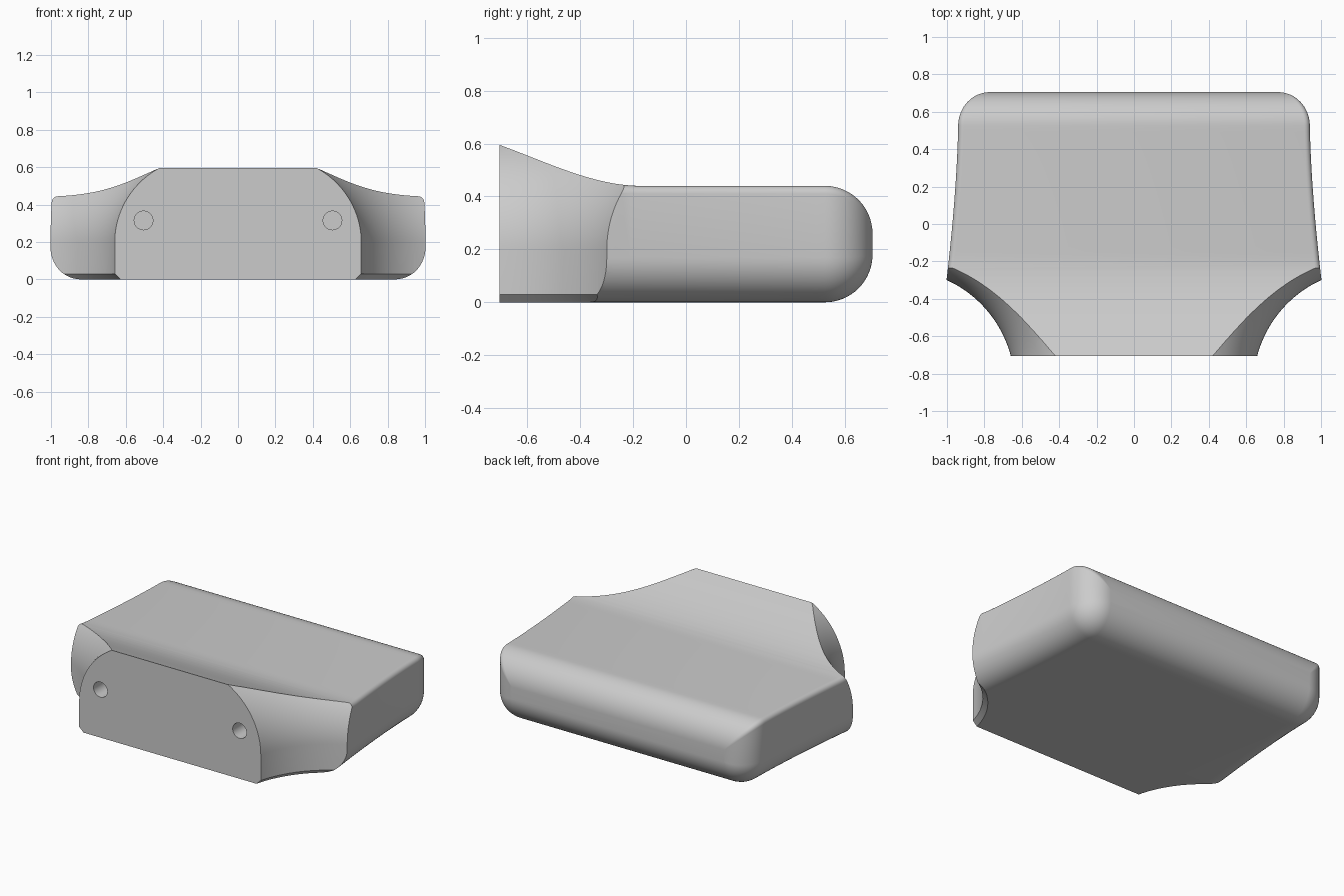
import bpy, bmesh
from math import sin, cos, pi, sqrt
from mathutils import Matrix

if "Cube" in bpy.data.objects:
    bpy.data.objects.remove(bpy.data.objects["Cube"])

grey = bpy.data.materials.new("plain grey")
grey.use_nodes = True
colour = (0.6, 0.6, 0.6, 1)
grey.diffuse_color = colour
grey.node_tree.nodes["Principled BSDF"].inputs["Base Color"].default_value = colour

FRONT, ROUND_Y, RAD = -0.705, 0.525, 0.18


def make_object(name, bm):
    bmesh.ops.remove_doubles(bm, verts=bm.verts, dist=0.0005)
    bmesh.ops.recalc_face_normals(bm, faces=bm.faces)
    mesh = bpy.data.meshes.new(name)
    bm.to_mesh(mesh)
    bm.free()
    mesh.materials.append(grey)
    ob = bpy.data.objects.new(name, mesh)
    bpy.context.collection.objects.link(ob)
    return ob


def bridge(bm, a, b):
    for i in range(len(a)):
        j = (i + 1) % len(a)
        bm.faces.new((a[i], a[j], b[j], b[i]))


def top_height(y):
    # Flat deck that sweeps up towards the front
    t = max(0, min(1, (-0.17 - y) / 0.535))
    return 0.44 + 0.155 * (1.75 * t * t - 0.75 * t ** 3)


def half_width(y):
    t = max(0, (0.55 - y) / 0.83)
    return 0.94 + 0.06 * t ** 1.6


def section(y, w, zb, zt, r_low, r_top):
    # Cross-section with large lower and small upper corner radii
    half = []
    for r, cz, start, n in ((r_low, zb + r_low, -pi / 2, 14), (r_top, zt - r_top, 0, 5)):
        for i in range(n + 1):
            a = start + pi / 2 * i / n
            half.append((w - r + r * cos(a), y, cz + r * sin(a)))
    return half + [(-x, yy, z) for x, yy, z in reversed(half)]


# Body lofted from front to rounded back
body_bm = bmesh.new()
rings = []
N = 40
for i in range(N + 1):
    y = FRONT + (ROUND_Y - FRONT) * i / N
    rings.append(section(y, half_width(y), 0, top_height(y), 0.17, 0.03))
w_back = half_width(ROUND_Y)
for i in range(1, 17):
    a = pi / 2 * i / 16
    c = max(cos(a), 0.01)
    rings.append(section(ROUND_Y + RAD * sin(a), w_back - 0.17 * (1 - c),
                         RAD * (1 - c), 0.44 - RAD * (1 - c), 0.17 * c, 0.03 * c))
loops = [[body_bm.verts.new(p) for p in ring] for ring in rings]
for a, b in zip(loops, loops[1:]):
    bridge(body_bm, a, b)
body_bm.faces.new(loops[0])
body_bm.faces.new(loops[-1])
body = make_object("body", body_bm)

# Lathe profile of the concave front corner cuts
R, ARC = 0.62, 0.453
profile = [(R + 0.08, -0.05), (R, 0.03), (R, 0.2)]
for i in range(1, 19):
    h = 0.43 * i / 18
    profile.append((R + ARC - sqrt(ARC * ARC - h * h), 0.2 + h))


def corner_cutter(side):
    bm = bmesh.new()
    n = 128
    loops = [[bm.verts.new((side * 1.258 + r * cos(2 * pi * k / n),
                            -0.864 + r * sin(2 * pi * k / n), z)) for k in range(n)]
             for r, z in profile]
    for a, b in zip(loops, loops[1:]):
        bridge(bm, a, b)
    bm.faces.new(loops[0])
    bm.faces.new(loops[-1])
    return make_object("corner_cutter", bm)


def hole_cutter(side):
    bm = bmesh.new()
    place = Matrix.Translation((side * 0.505, FRONT, 0.315)) @ Matrix.Rotation(pi / 2, 4, "X")
    bmesh.ops.create_cone(bm, cap_ends=True, segments=40, radius1=0.05,
                          radius2=0.05, depth=0.24, matrix=place)
    return make_object("hole_cutter", bm)


# Cut the corners and the two blind front holes
bpy.context.view_layer.objects.active = body
for side in (-1, 1):
    for cutter in (corner_cutter(side), hole_cutter(side)):
        mod = body.modifiers.new("cut", "BOOLEAN")
        mod.operation = "DIFFERENCE"
        mod.solver = "EXACT"
        mod.object = cutter
        cutter.hide_render = True
        bpy.ops.object.modifier_apply(modifier=mod.name)
        bpy.data.objects.remove(cutter)

bpy.ops.object.select_all(action="DESELECT")
body.select_set(True)
bpy.ops.object.shade_smooth_by_angle(angle=pi / 6)
